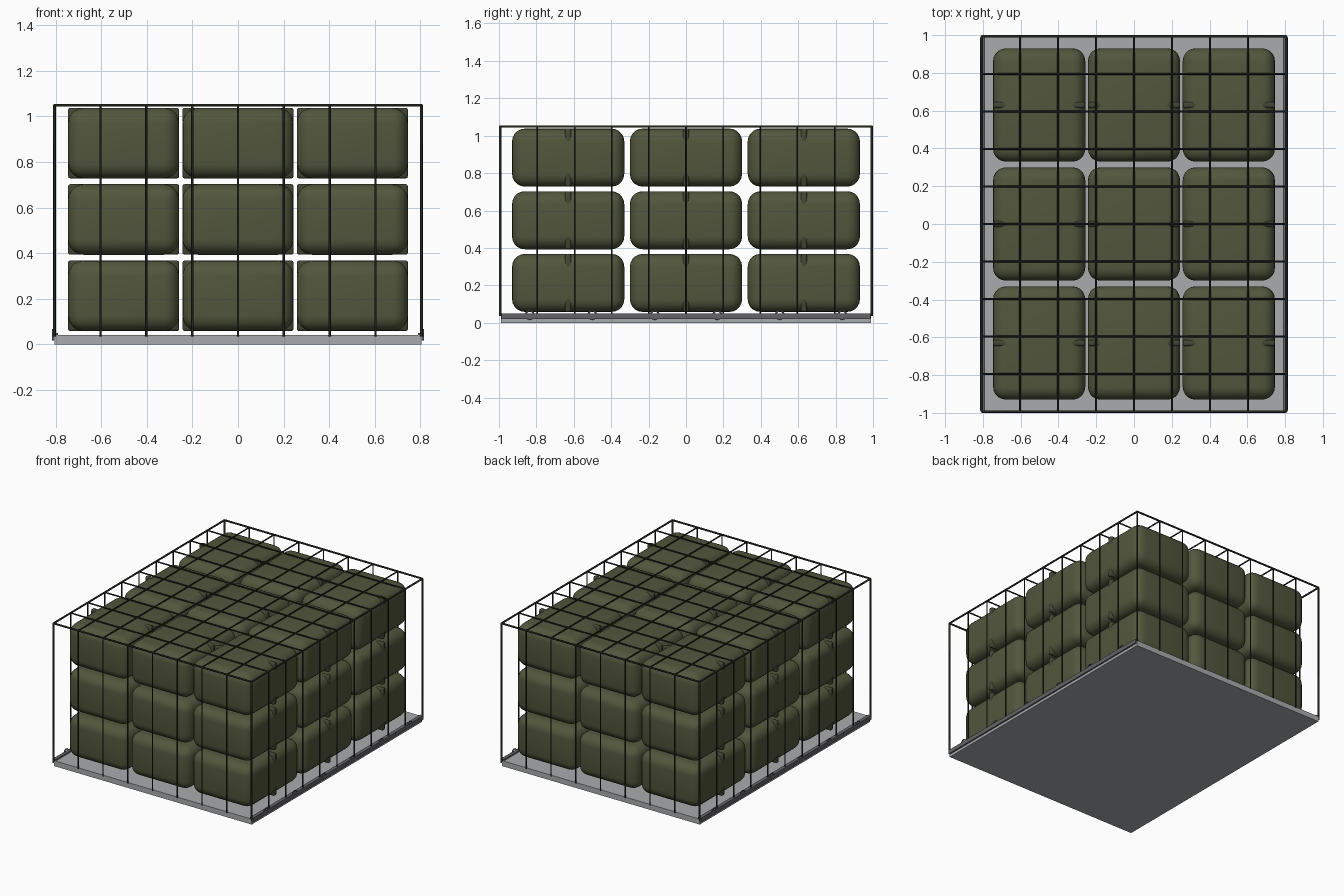
import bpy
from math import pi
from mathutils import Vector

if "Cube" in bpy.data.objects:
    bpy.data.objects.remove(bpy.data.objects["Cube"])


def material(name, rgb):
    m = bpy.data.materials.new(name)
    m.diffuse_color = (*rgb, 1)
    m.use_nodes = True
    m.node_tree.nodes["Principled BSDF"].inputs["Base Color"].default_value = m.diffuse_color
    return m


OLIVE = material("olive_canvas", (0.085, 0.095, 0.047))
STRAP = material("strap_webbing", (0.055, 0.062, 0.035))
CORD = material("dark_cord", (0.018, 0.02, 0.014))
STEEL = material("dark_steel", (0.13, 0.13, 0.14))
ALLOY = material("alloy", (0.4, 0.41, 0.42))


def box(name, loc, size, mat, bevel=0.0, segments=1):
    bpy.ops.mesh.primitive_cube_add(size=1, location=loc)
    o = bpy.context.object
    o.name = name
    o.scale = size
    bpy.ops.object.transform_apply(location=False, rotation=False, scale=True)
    o.data.materials.append(mat)
    if bevel:
        b = o.modifiers.new("round", "BEVEL")
        b.width, b.segments = bevel, segments
        b.limit_method = "NONE"
        bpy.ops.object.shade_smooth()
    return o


def copy(src, name, loc):
    o = src.copy()
    o.name = name
    o.location = loc
    bpy.context.collection.objects.link(o)


def cords(name, segments, radius):
    # Many straight cords in one curve object
    cu = bpy.data.curves.new(name, "CURVE")
    cu.dimensions = "3D"
    cu.bevel_depth, cu.bevel_resolution = radius, 1
    cu.use_fill_caps = True
    for a, b in segments:
        s = cu.splines.new("POLY")
        s.points.add(1)
        s.points[0].co = (*a, 1)
        s.points[1].co = (*b, 1)
    cu.materials.append(CORD)
    o = bpy.data.objects.new(name, cu)
    bpy.context.collection.objects.link(o)


# Pallet plate and side rails
box("pallet_plate", (0, 0, 0.02), (1.61, 1.98, 0.04), ALLOY)
for side, label in ((-1, "left"), (1, "right")):
    box(f"{label}_rail", (side * 0.803, 0, 0.034), (0.026, 1.975, 0.03), STEEL)

# Tie-down rings along both rails
for side, label in ((-1, "left"), (1, "right")):
    for i in range(6):
        bpy.ops.mesh.primitive_torus_add(
            location=(side * 0.812, -0.835 + i * 0.334, 0.042), rotation=(0, pi / 2, 0),
            major_radius=0.022, minor_radius=0.0045, major_segments=16, minor_segments=6)
        o = bpy.context.object
        o.name = f"{label}_ring_{i}"
        o.data.materials.append(STEEL)
        bpy.ops.object.shade_smooth()

# Stacked bales, each with a strap round its middle
first = Vector((-0.502, -0.63, 0.213))
step = Vector((0.502, 0.63, 0.335))
bale = box("bale", first, (0.488, 0.6, 0.31), OLIVE, 0.068, 5)
strap = box("bale_strap", first, (0.4875, 0.032, 0.3095), STRAP, 0.009, 2)
for i in range(3):
    for j in range(3):
        for k in range(3):
            if i + j + k:
                loc = first + Vector((i * step.x, j * step.y, k * step.z))
                copy(bale, f"bale_{i}{j}{k}", loc)
                copy(strap, f"bale_strap_{i}{j}{k}", loc)

# Cargo net: top grid with hanging side cords
X, Y, Z, BASE = 0.805, 0.993, 1.05, 0.035
xs = [X * (i / 4 - 1) for i in range(1, 8)]
ys = [Y * (i / 5 - 1) for i in range(1, 10)]
top = [((x, -Y, Z), (x, Y, Z)) for x in xs] + [((-X, y, Z), (X, y, Z)) for y in ys]
hang = [((x, s * Y, BASE), (x, s * Y, Z)) for x in xs for s in (-1, 1)]
hang += [((s * X, y, BASE), (s * X, y, Z)) for y in ys for s in (-1, 1)]
cords("net_top_cords", top, 0.005)
cords("net_side_cords", hang, 0.005)

# Heavier border and corner cords
border = [((s * X, -Y, Z), (s * X, Y, Z)) for s in (-1, 1)]
border += [((-X, s * Y, Z), (X, s * Y, Z)) for s in (-1, 1)]
border += [((a * X, b * Y, BASE), (a * X, b * Y, Z)) for a in (-1, 1) for b in (-1, 1)]
cords("net_border_cords", border, 0.0065)
